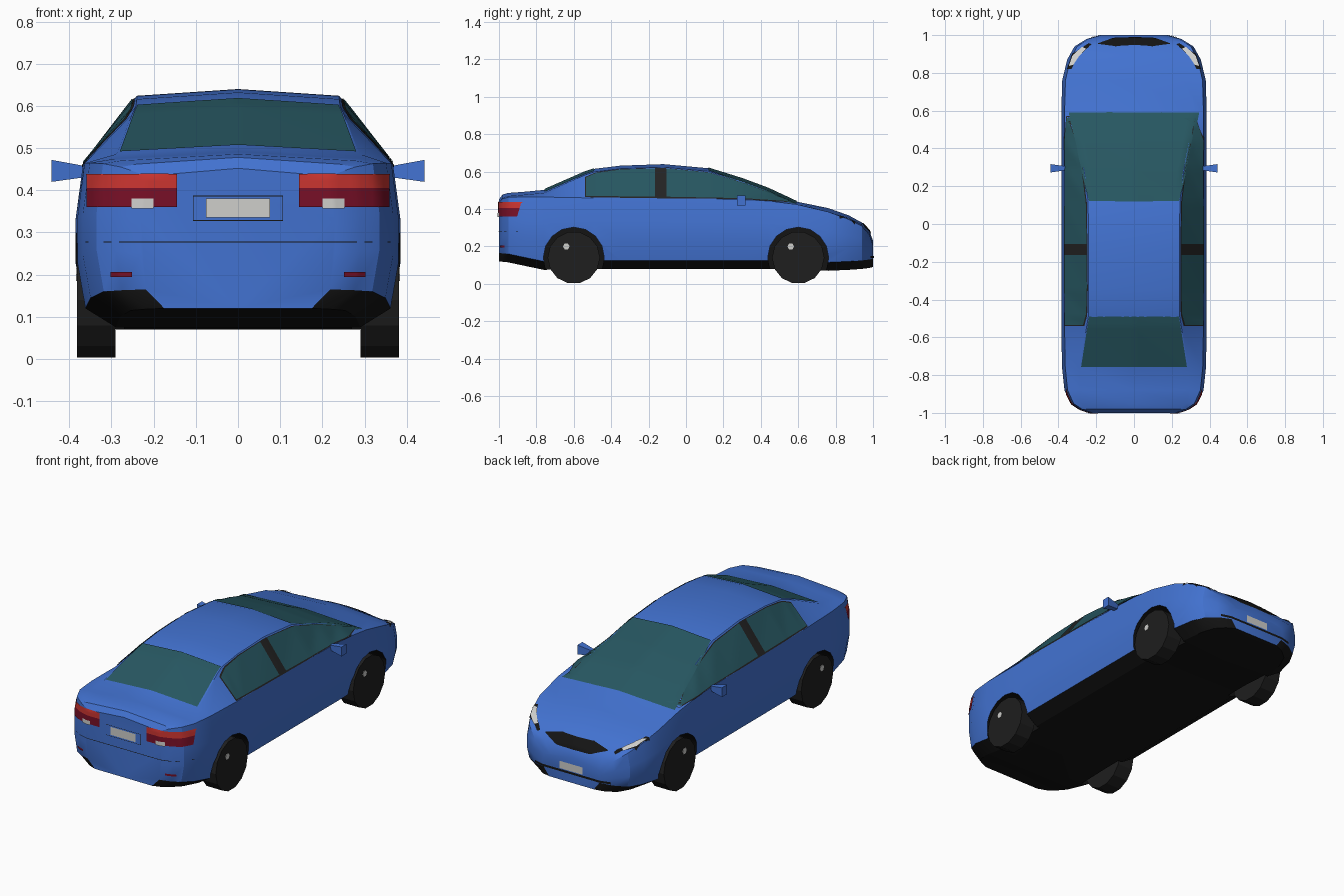
import bpy
import bmesh
from math import pi
from mathutils import Vector, Matrix
from mathutils.bvhtree import BVHTree

default = bpy.data.objects.get("Cube")
if default:
    bpy.data.objects.remove(default, do_unlink=True)


def make_material(name, color):
    mat = bpy.data.materials.new(name)
    mat.use_nodes = True
    mat.diffuse_color = (*color, 1)
    for node in mat.node_tree.nodes:
        if node.type == 'BSDF_PRINCIPLED':
            node.inputs["Base Color"].default_value = (*color, 1)
    return mat


blue = make_material("blue paint", (.055, .17, .64))
black = make_material("black trim", (.007, .007, .007))
rubber = make_material("tyre rubber", (.013, .013, .013))
glass = make_material("teal glass", (.02, .095, .12))
grey = make_material("pillar grey", (.017, .017, .017))
red = make_material("bright red", (.6, .035, .03))
dark_red = make_material("dark red", (.19, .005, .02))
white = make_material("white", (.62, .62, .6))


def add_object(name, bm, *mats):
    mesh = bpy.data.meshes.new(name)
    bm.to_mesh(mesh)
    bm.free()
    obj = bpy.data.objects.new(name, mesh)
    bpy.context.collection.objects.link(obj)
    for mat in mats:
        mesh.materials.append(mat)
    return obj


def smooth(obj, angle):
    bpy.ops.object.select_all(action='DESELECT')
    obj.select_set(True)
    bpy.context.view_layer.objects.active = obj
    bpy.ops.object.shade_smooth_by_angle(angle=angle)


# Body stations: y, half width, sill z, shoulder z, roof half width, top z
stations = [
    (-1, .23, .165, .435, .19, .452),
    (-.98, .29, .163, .455, .24, .478),
    (-.95, .335, .16, .463, .28, .486),
    (-.88, .368, .145, .465, .29, .491),
    (-.76, .381, .12, .464, .288, .502),
    (-.54, .385, .125, .46, .25, .598),
    (-.49, .385, .125, .46, .242, .615),
    (-.35, .385, .125, .46, .24, .632),
    (-.12, .385, .125, .458, .24, .64),
    (.12, .385, .125, .454, .243, .618),
    (.3, .385, .125, .45, .266, .562),
    (.44, .385, .125, .444, .292, .51),
    (.59, .385, .125, .425, .33, .44),
    (.76, .38, .115, .385, .26, .405),
    (.87, .354, .12, .345, .24, .366),
    (.94, .315, .125, .31, .22, .328),
    (.98, .25, .13, .262, .18, .285),
    (1, .18, .135, .205, .13, .23),
]


def section(y, w, sill, shoulder, roof, top):
    rise = shoulder - sill
    half = [(0, sill - .045), (w * .76, sill - .045), (w * .95, sill),
            (w, sill + rise * .32), (w, sill + rise * .62),
            (w * .955, shoulder), (roof, top - .016), (0, top)]
    ring = half + [(-x, z) for x, z in half[-2:0:-1]]
    return [Vector((x, y, z)) for x, z in ring]


bm = bmesh.new()
rings = [[bm.verts.new(p) for p in section(*s)] for s in stations]
count = len(rings[0])
for a, b in zip(rings, rings[1:]):
    for i in range(count):
        j = (i + 1) % count
        face = bm.faces.new((a[i], a[j], b[j], b[i]))
        face.material_index = int(i in (0, 1, count - 2, count - 1))
bm.faces.new(rings[0])
bm.faces.new(rings[-1])
bmesh.ops.recalc_face_normals(bm, faces=bm.faces)
surface = BVHTree.FromBMesh(bm)
body = add_object("body", bm, blue, black)


# Wheel arches cut from the body, wheels with hub caps
def cylinder(radius, depth, segments, center):
    bm = bmesh.new()
    place = Matrix.Translation(center) @ Matrix.Rotation(pi / 2, 4, 'Y')
    bmesh.ops.create_cone(bm, cap_ends=True, segments=segments, radius1=radius,
                          radius2=radius, depth=depth, matrix=place)
    return bm


for side, side_name in ((1, "left"), (-1, "right")):
    for y, end in ((.6, "rear"), (-.6, "front")):
        cutter = add_object("arch_cutter", cylinder(.163, .2, 16, (side * .37, y, .14)), black)
        mod = body.modifiers.new("arch", 'BOOLEAN')
        mod.operation = 'DIFFERENCE'
        mod.solver = 'EXACT'
        mod.material_mode = 'TRANSFER'
        mod.object = cutter
        bpy.context.view_layer.objects.active = body
        bpy.ops.object.modifier_apply(modifier=mod.name)
        bpy.data.objects.remove(cutter, do_unlink=True)
        wheel = add_object(f"{end}_{side_name}_wheel",
                           cylinder(.14, .092, 14, (side * .336, y, .14)), rubber)
        smooth(wheel, .3)
        add_object(f"{end}_{side_name}_wheel_badge",
                   cylinder(.018, .004, 6, (side * .382, y - .04, .2)), white)
smooth(body, .5)


# Thin plates draped on the body by casting a grid of rays along one axis
def along(path, t):
    lengths = [(Vector(q) - Vector(p)).length for p, q in zip(path, path[1:])]
    goal = t * sum(lengths)
    for p, q, size in zip(path, path[1:], lengths):
        if goal <= size + 1e-6:
            return Vector(p).lerp(Vector(q), goal / size)
        goal -= size
    return Vector(path[-1])


def drape(name, low, high, direction, mat, lift=.004, cols=24, rows=8):
    ray = Vector(direction)
    axis = max(range(3), key=lambda k: abs(ray[k]))
    bm = bmesh.new()
    grid = []
    for c in range(cols + 1):
        for r in range(rows + 1):
            u, v = along(low, c / cols).lerp(along(high, c / cols), r / rows)
            start = [u, v]
            start.insert(axis, -2 * ray[axis])
            hit, normal, _, _ = surface.ray_cast(Vector(start), ray)
            grid.append(bm.verts.new(hit + normal * lift) if hit else None)
    for c in range(cols):
        for r in range(rows):
            k = c * (rows + 1) + r
            quad = [grid[k], grid[k + 1], grid[k + rows + 2], grid[k + rows + 1]]
            if None in quad:
                continue
            face = bm.faces.new(quad)
            face.smooth = True
            face.normal_update()
            if face.normal.dot(ray) > 0:
                face.normal_flip()
    return add_object(name, bm, mat)


def rectangle(name, x0, x1, z0, z1, direction, mat, lift=.004):
    drape(name, [(x0, z0), (x1, z0)], [(x0, z1), (x1, z1)], direction, mat, lift, 16, 4)


DOWN, FORWARD, BACK = (0, 0, -1), (0, 1, 0), (0, -1, 0)

# Windscreen and back window
drape("windscreen", [(-.345, .59), (.345, .59)], [(-.238, .12), (.238, .12)], DOWN, glass, rows=24)
drape("back_window", [(-.28, -.755), (.28, -.755)], [(-.238, -.49), (.238, -.49)], DOWN, glass, rows=16)

# Side windows over a dark backing that shows as the centre pillar
for side, side_name in ((1, "left"), (-1, "right")):
    inward = (-side, 0, 0)
    drape(f"{side_name}_window_frame",
          [(-.54, .462), (.3, .452), (.57, .434)],
          [(-.54, .57), (-.48, .596), (-.35, .612), (-.12, .618), (.12, .596),
           (.3, .54), (.44, .487), (.57, .438)], inward, grey, .002, 40)
    drape(f"{side_name}_rear_side_window", [(-.535, .467), (-.165, .463)],
          [(-.535, .565), (-.48, .59), (-.35, .608), (-.165, .614)], inward, glass, .005)
    drape(f"{side_name}_front_side_window", [(-.105, .463), (.3, .455), (.56, .437)],
          [(-.105, .614), (.12, .592), (.3, .537), (.44, .484), (.56, .441)], inward, glass, .005)

    # Lamps
    inner, outer = side * .145, side * .356
    rectangle(f"{side_name}_tail_lamp_upper", inner, outer, .405, .438, FORWARD, red)
    rectangle(f"{side_name}_tail_lamp_lower", inner, outer, .36, .405, FORWARD, dark_red)
    rectangle(f"{side_name}_reversing_lamp", side * .2, side * .25, .357, .38, FORWARD, white, .007)
    rectangle(f"{side_name}_reflector", side * .25, side * .3, .195, .206, FORWARD, dark_red)
    drape(f"{side_name}_headlamp_surround",
          [(side * .352, .82), (side * .325, .9), (side * .24, .955)],
          [(side * .33, .82), (side * .3, .88), (side * .225, .95)], DOWN, black, .003)
    drape(f"{side_name}_headlamp",
          [(side * .345, .835), (side * .325, .89), (side * .275, .935)],
          [(side * .322, .84), (side * .295, .88), (side * .255, .925)], DOWN, white, .006)

    # Wing mirror: a wedge widening outward
    bm = bmesh.new()
    ends = []
    for x, z0, z1, depth in ((.355, .432, .456, .01), (.442, .42, .472, .022)):
        corners = ((-depth, z0), (depth, z0), (depth, z1), (-depth, z1))
        ends.append([bm.verts.new((side * x, .295 + y, z)) for y, z in corners])
    for ring in ends:
        bm.faces.new(ring)
    for i in range(4):
        j = (i + 1) % 4
        bm.faces.new((ends[0][i], ends[0][j], ends[1][j], ends[1][i]))
    bmesh.ops.recalc_face_normals(bm, faces=bm.faces)
    add_object(f"{side_name}_mirror", bm, blue)

# Number plates, grille, lower intake and bumper seam
rectangle("front_number_plate", -.076, .076, .336, .38, FORWARD, white)
rectangle("rear_number_plate", -.07, .07, .155, .195, BACK, white, .005)
drape("grille", [(-.19, .298), (-.1, .268), (.1, .268), (.19, .298)],
      [(-.19, .302), (-.1, .322), (.1, .322), (.19, .302)], BACK, black)
rectangle("lower_intake", -.23, .23, .138, .15, BACK, black)
rectangle("bumper_seam", -.36, .36, .276, .279, FORWARD, black, .002)
for z in (.327, .385):
    rectangle("plate_recess_edge", -.107, .107, z, z + .002, FORWARD, black, .002)
for x in (-.107, .105):
    rectangle("plate_recess_side", x, x + .002, .327, .387, FORWARD, black, .002)
